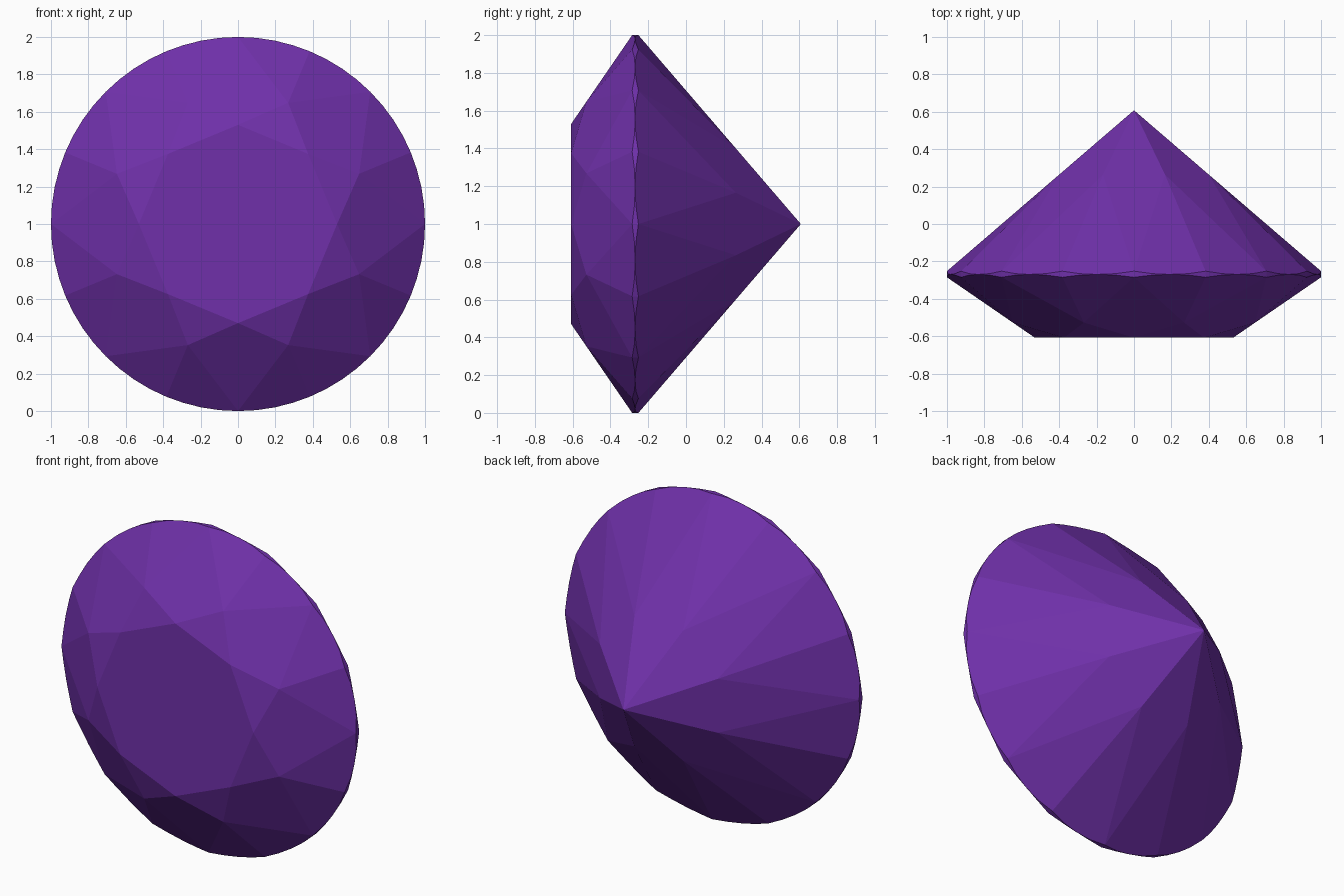
import bpy, bmesh
from math import cos, sin, pi
from mathutils import Matrix

if "Cube" in bpy.data.objects:
    bpy.data.objects.remove(bpy.data.objects["Cube"])

# Round brilliant proportions (girdle radius 1, axis along y, table at the front)
TABLE_R, TABLE_Y, TIP_Y = 0.53, -0.608, 0.608
CROWN_Y, PAV_Y = -0.285, -0.252       # girdle edges at their thickest
STEP = pi / 8                         # 16 girdle sectors
SEG = 4                               # girdle segments per sector

bm = bmesh.new()


def vert(r, angle, y):
    return bm.verts.new((r * cos(angle), y, 1 + r * sin(angle)))


# Kite corners lie on the main facet planes
kite_d, pav_d = 0.6475, 0.40
kite_y = TABLE_Y + (kite_d - TABLE_R) / (1 - TABLE_R) * (CROWN_Y - TABLE_Y)
pav_y = TIP_Y + pav_d * (PAV_Y - TIP_Y)
kite_r, pav_r = kite_d / cos(STEP), pav_d / cos(STEP)

table = [vert(TABLE_R, 2 * i * STEP, TABLE_Y) for i in range(8)]
kite = [vert(kite_r, (2 * i + 1) * STEP, kite_y) for i in range(8)]
pav = [vert(pav_r, (2 * i + 1) * STEP, pav_y) for i in range(8)]
tip = vert(0, 0, TIP_Y)


def girdle_edge(edge_y, corner_r, corner_y):
    # scalloped edge: where each girdle facet plane cuts the unit cylinder
    c = cos(STEP / 2)
    slope = (edge_y - corner_y) / (c - corner_r * c)
    ring = []
    for i in range(16 * SEG):
        a = (i % SEG) / SEG * STEP - STEP / 2
        ring.append(vert(1, i * STEP / SEG, edge_y + slope * (cos(a) - c)))
    return ring


front = girdle_edge(CROWN_Y, kite_r, kite_y)
back = girdle_edge(PAV_Y, pav_r, pav_y)
N = len(front)


def arc(ring, sector):
    return [ring[(sector * SEG + j) % N] for j in range(SEG + 1)]


# Table, star, kite and girdle facets of the crown, then the pavilion
bm.faces.new(table)
for i in range(8):
    g = 2 * i * SEG
    bm.faces.new((table[i], table[(i + 1) % 8], kite[i]))
    bm.faces.new((table[i], kite[i], front[g], kite[i - 1]))
    bm.faces.new((tip, pav[i], back[g], pav[i - 1]))
    for s in (2 * i, 2 * i + 1):
        bm.faces.new([kite[i]] + arc(front, s))
        bm.faces.new([pav[i]] + arc(back, s))

# Girdle band
for i in range(N):
    j = (i + 1) % N
    bm.faces.new((front[i], front[j], back[j], back[i]))

bmesh.ops.recalc_face_normals(bm, faces=bm.faces[:])
mesh = bpy.data.meshes.new("gemstone")
bm.to_mesh(mesh)
bm.free()
gem = bpy.data.objects.new("gemstone", mesh)
bpy.context.collection.objects.link(gem)

mat = bpy.data.materials.new("purple")
mat.diffuse_color = (0.16, 0.03, 0.40, 1)
mat.use_nodes = True
mat.node_tree.nodes["Principled BSDF"].inputs["Base Color"].default_value = mat.diffuse_color
mesh.materials.append(mat)
